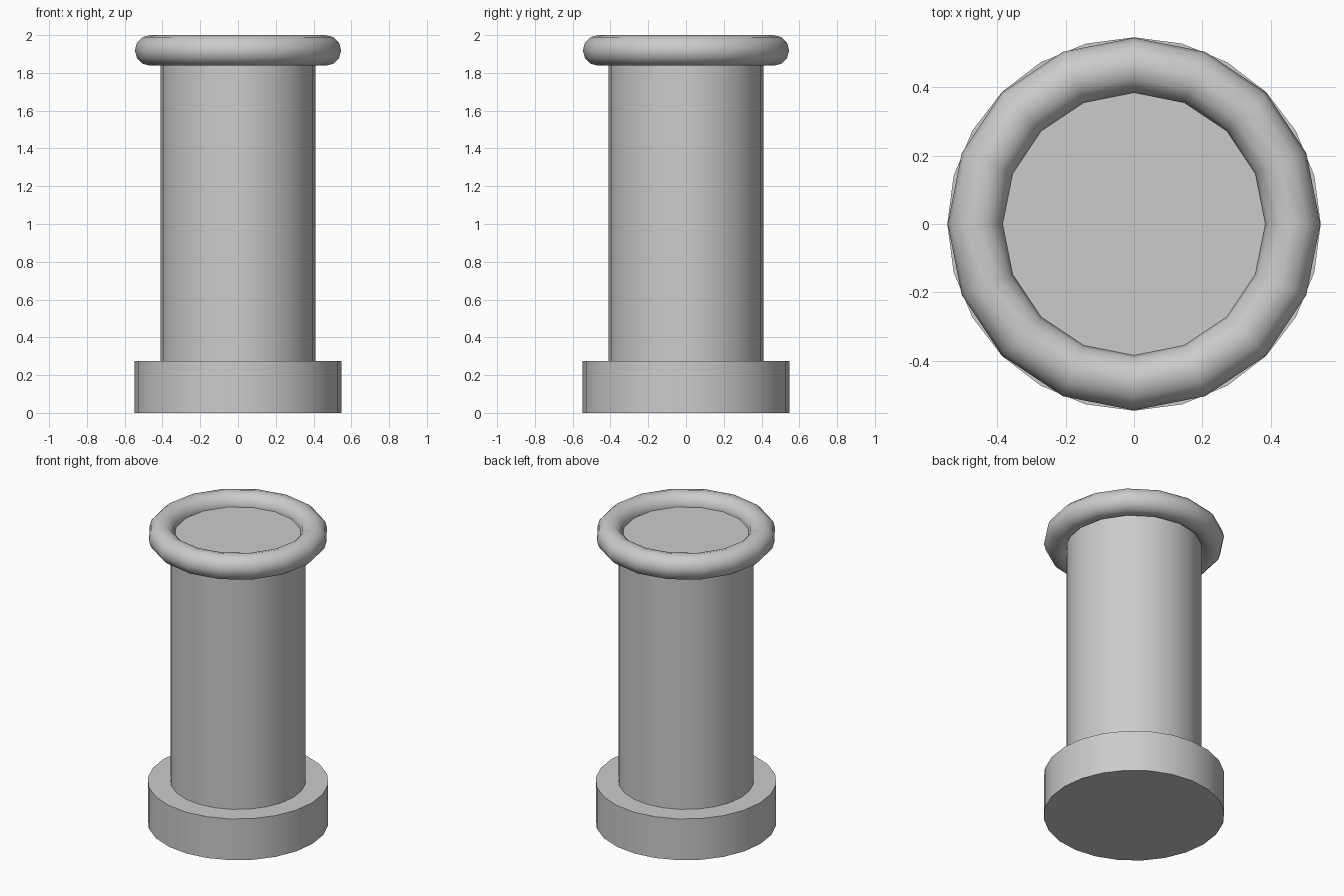
import bpy
import math

if "Cube" in bpy.data.objects:
    bpy.data.objects.remove(bpy.data.objects["Cube"])


def smooth(name, angle):
    ob = bpy.context.object
    ob.name = name
    bpy.ops.object.shade_smooth_by_angle(angle=math.radians(angle))
    return ob


def drum(name, radius, bottom, top, sides=24):
    bpy.ops.mesh.primitive_cylinder_add(
        vertices=sides, radius=radius, depth=top - bottom,
        location=(0, 0, (bottom + top) / 2))
    return smooth(name, 40)


# Wide foot and tall shaft, the shaft ending halfway up the rim
drum("base", 0.547, 0.0, 0.275)
drum("column", 0.41, 0.275, 1.922)

# Rounded ring around the top
bpy.ops.mesh.primitive_torus_add(
    major_segments=16, minor_segments=12,
    major_radius=0.465, minor_radius=0.081, location=(0, 0, 1.919))
smooth("top_rim", 80)
